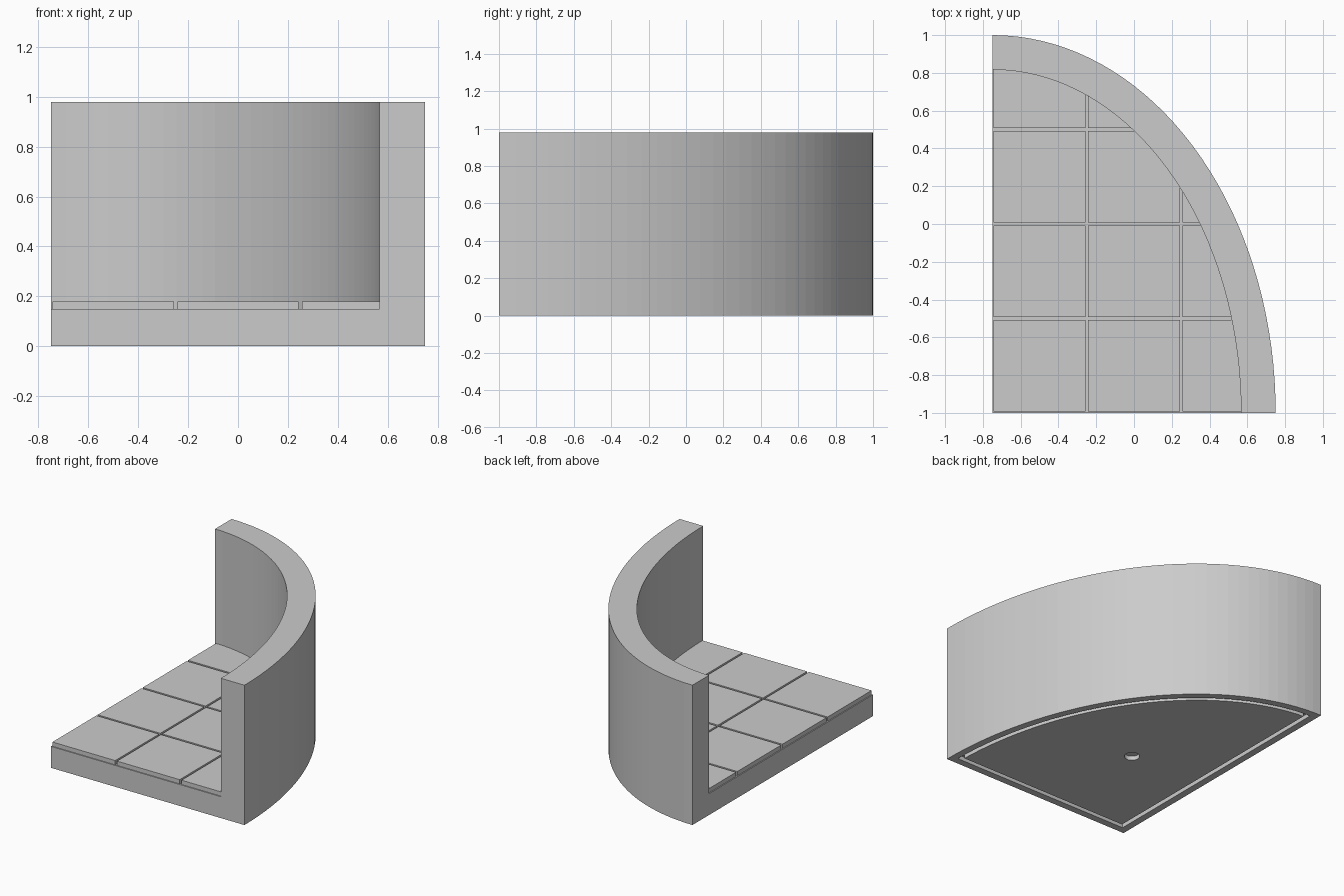
import bpy
import bmesh
from math import sin, cos, asin, acos, pi

cube = bpy.data.objects.get("Cube")
if cube:
    bpy.data.objects.remove(cube, do_unlink=True)

CX, CY = -0.75, -1.0          # square corner of the quarter ellipse
A, B = 1.5, 2.0               # outer semi-axes
WALL = 0.183                  # wall thickness
FLOOR, TILE_TOP, HEIGHT = 0.15, 0.18, 0.98
SEGMENTS = 36

stone = bpy.data.materials.new("stone grey")
stone.use_nodes = True
stone.diffuse_color = (0.6, 0.6, 0.6, 1)
stone.node_tree.nodes["Principled BSDF"].inputs["Base Color"].default_value = (0.6, 0.6, 0.6, 1)


def arc(inset, start=0.0):
    """Quarter ellipse pulled in by inset, ending at the start offset from both straight sides."""
    a, b = A - inset, B - inset
    t0, t1 = asin(start / b), acos(start / a)
    ts = [t0 + (t1 - t0) * i / SEGMENTS for i in range(SEGMENTS + 1)]
    return [(CX + a * cos(t), CY + b * sin(t)) for t in ts]


def add_verts(bm, points, z):
    return [bm.verts.new((x, y, z)) for x, y in points]


def strip(bm, outer, inner, closed=False):
    """Quads between two matching rows of vertices."""
    n = len(outer)
    return [bm.faces.new((outer[i], outer[(i + 1) % n], inner[(i + 1) % n], inner[i]))
            for i in range(n if closed else n - 1)]


def raise_faces(bm, faces, height, keep):
    """Extrude faces upward; keep the old faces only as an underside. Returns the new caps."""
    result = bmesh.ops.extrude_face_region(bm, geom=faces, use_keep_orig=keep)["geom"]
    verts = [g for g in result if isinstance(g, bmesh.types.BMVert)]
    bmesh.ops.translate(bm, vec=(0, 0, height), verts=verts)
    if not keep:
        bmesh.ops.delete(bm, geom=[f for f in faces if f.is_valid], context='FACES')
    return [g for g in result if isinstance(g, bmesh.types.BMFace)]


def finish(bm, name):
    bmesh.ops.recalc_face_normals(bm, faces=bm.faces)
    mesh = bpy.data.meshes.new(name)
    bm.to_mesh(mesh)
    bm.free()
    mesh.materials.append(stone)
    obj = bpy.data.objects.new(name, mesh)
    bpy.context.scene.collection.objects.link(obj)
    return obj


# Base plate and curved wall as one solid
bm = bmesh.new()
outer = add_verts(bm, arc(0), 0)
inner = add_verts(bm, arc(WALL), 0)
corner = add_verts(bm, [(CX, CY)], 0)
ring = strip(bm, outer, inner)
floor = bm.faces.new(corner + inner)
caps = raise_faces(bm, ring + [floor], FLOOR, True)
wall_caps = [f for f in caps if len(f.verts) == 4]
raise_faces(bm, wall_caps, HEIGHT - FLOOR, False)
body = finish(bm, "base_and_wall")

# Cutter for the groove that follows the edge of the underside
bm = bmesh.new()
loops = [add_verts(bm, arc(d, d) + [(CX + d, CY + d)], -0.05) for d in (0.05, 0.08)]
raise_faces(bm, strip(bm, *loops, closed=True), 0.08, True)
groove_cutter = finish(bm, "groove_cutter")

# Cutter for the round socket in the underside
bm = bmesh.new()
bmesh.ops.create_cone(bm, cap_ends=True, segments=32, radius1=0.05, radius2=0.05, depth=0.08)
bmesh.ops.translate(bm, vec=(-0.15, -0.2, -0.01), verts=bm.verts)
socket_cutter = finish(bm, "socket_cutter")

cutters = (groove_cutter, socket_cutter)
for cutter in cutters:
    cutter.hide_render = True
    mod = body.modifiers.new(cutter.name, 'BOOLEAN')
    mod.operation = 'DIFFERENCE'
    mod.solver = 'EXACT'
    mod.object = cutter
graph = bpy.context.evaluated_depsgraph_get()
cut_mesh = bpy.data.meshes.new_from_object(body.evaluated_get(graph))
body.modifiers.clear()
body.data = cut_mesh
for cutter in cutters:
    bpy.data.objects.remove(cutter, do_unlink=True)

# Square floor tiles, trimmed by the inside of the wall
CELL, GAP = 0.5, 0.007
for col in range(3):
    for row in range(4):
        bm = bmesh.new()
        bm.faces.new(add_verts(bm, [(CX, CY)] + arc(WALL), FLOOR))
        x0, y0 = CX + col * CELL, CY + row * CELL
        cuts = [((x0 + GAP, 0, 0), (-1, 0, 0)), ((x0 + CELL - GAP, 0, 0), (1, 0, 0)),
                ((0, y0 + GAP, 0), (0, -1, 0)), ((0, y0 + CELL - GAP, 0), (0, 1, 0))]
        for co, normal in cuts:
            bmesh.ops.bisect_plane(bm, geom=bm.verts[:] + bm.edges[:] + bm.faces[:],
                                   plane_co=co, plane_no=normal, clear_outer=True)
        if not bm.faces:
            bm.free()
            continue
        raise_faces(bm, bm.faces[:], TILE_TOP - FLOOR, True)
        finish(bm, f"floor_tile_{col + 1}_{row + 1}")
